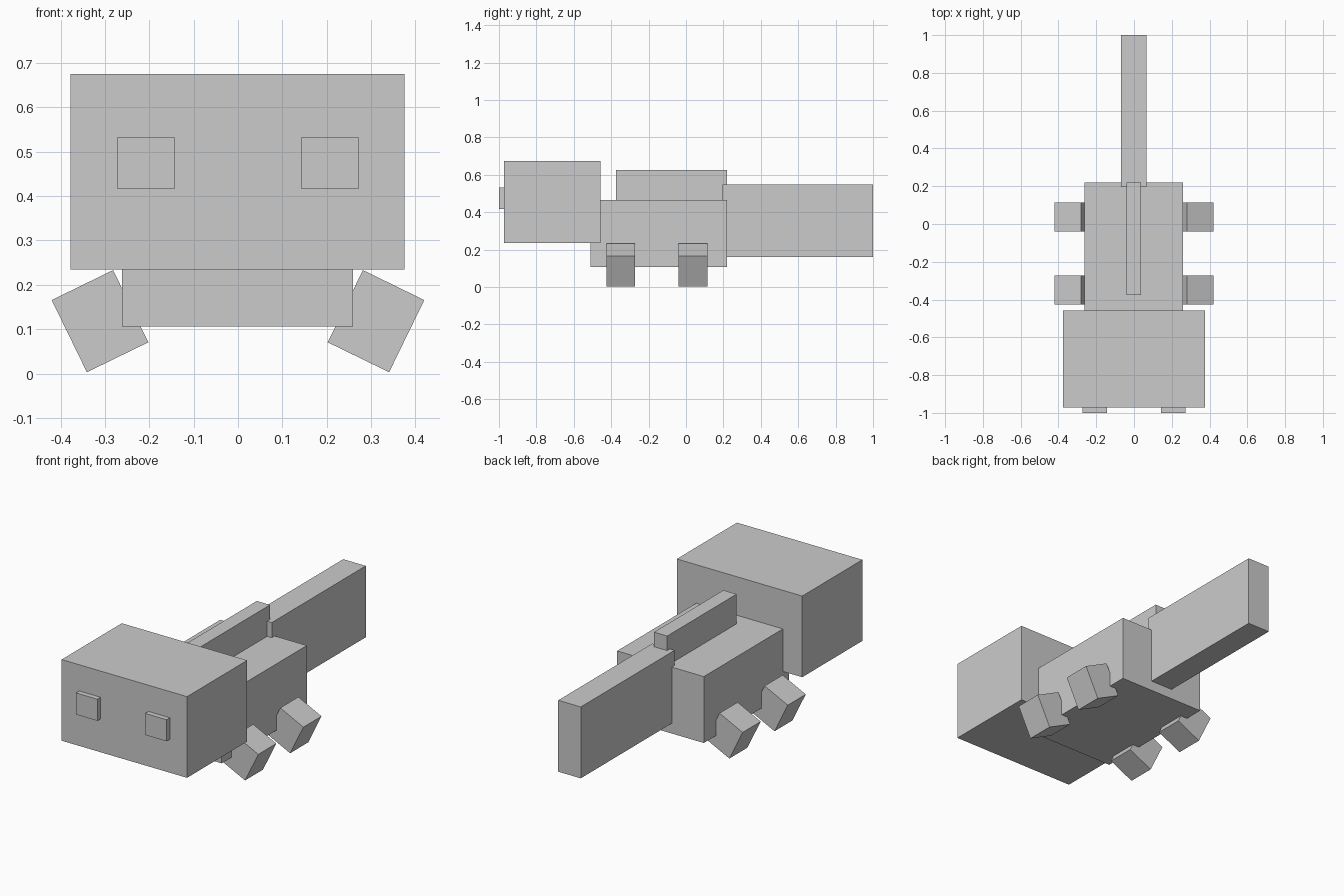
import bpy
import math

cube = bpy.data.objects.get("Cube")
if cube:
    bpy.data.objects.remove(cube, do_unlink=True)

grey = bpy.data.materials.new("plain_grey")
grey.use_nodes = True
colour = (0.6, 0.6, 0.6, 1)
grey.diffuse_color = colour
grey.node_tree.nodes["Principled BSDF"].inputs["Base Color"].default_value = colour


def box(name, x, y, z, tilt=0):
    """Box spanning the given (low, high) ranges, tilted about the y axis."""
    spans = (x, y, z)
    bpy.ops.mesh.primitive_cube_add(size=1, location=[sum(s) / 2 for s in spans])
    obj = bpy.context.object
    obj.name = name
    obj.scale = [s[1] - s[0] for s in spans]
    bpy.ops.object.transform_apply(location=False, rotation=False, scale=True)
    obj.rotation_euler.y = tilt
    obj.data.materials.append(grey)
    return obj


# Main blocks
box("body", (-0.261, 0.259), (-0.51, 0.22), (0.106, 0.466))
box("head", (-0.377, 0.375), (-0.972, -0.457), (0.235, 0.675))
box("back_fin", (-0.041, 0.038), (-0.375, 0.22), (0.40, 0.627))
box("tail", (-0.069, 0.066), (0.195, 1.0), (0.161, 0.548))

# Eyes and splayed legs on both sides
for side, s in (("left", 1), ("right", -1)):
    eye_x = sorted((s * 0.143, s * 0.272))
    box(side + "_eye", eye_x, (-1.0, -0.96), (0.416, 0.533))
    cx, cz, half_w, half_h = s * 0.311, 0.118, 0.077, 0.0905
    for end, y in (("front", (-0.426, -0.272)), ("back", (-0.04, 0.115))):
        box(f"{end}_{side}_leg", (cx - half_w, cx + half_w), y,
            (cz - half_h, cz + half_h), s * math.radians(26))
